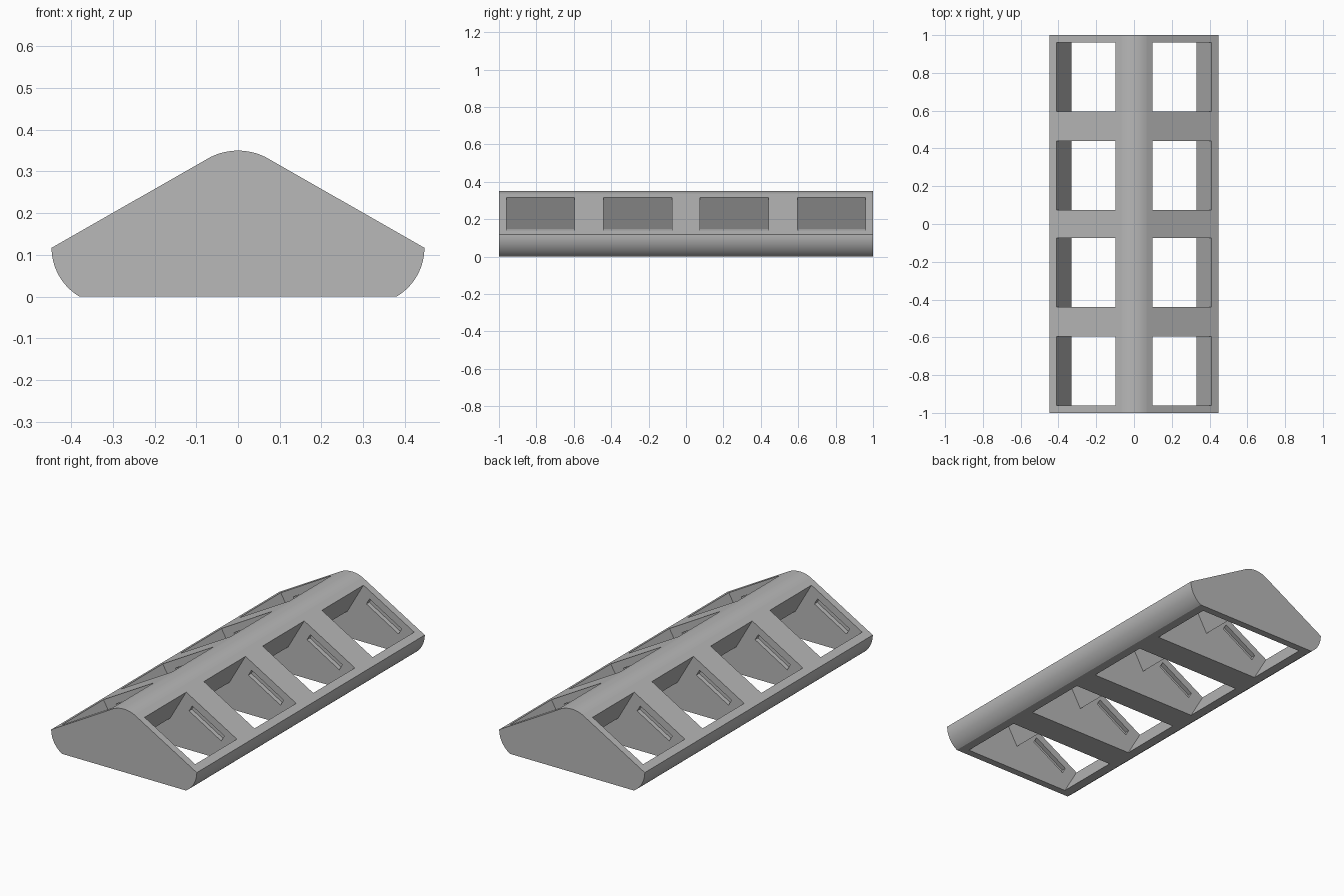
import bpy, bmesh
from math import radians, sin, cos, asin
from mathutils import Vector

cube = bpy.data.objects.get("Cube")
if cube:
    bpy.data.objects.remove(cube, do_unlink=True)

grey = bpy.data.materials.new("mid_grey")
colour = (0.48, 0.48, 0.48, 1)
grey.diffuse_color = colour
grey.use_nodes = True
grey.node_tree.nodes["Principled BSDF"].inputs["Base Color"].default_value = colour


def prisms(name, profiles, spans, smooth_under=0.0):
    """Extrude each x-z profile along y over each span; short sides become smooth."""
    bm = bmesh.new()
    for profile in profiles:
        for y0, y1 in spans:
            rings = [[bm.verts.new((x, y, z)) for x, z in profile] for y in (y0, y1)]
            bm.faces.new(rings[0])
            bm.faces.new(rings[1][::-1])
            n = len(profile)
            for i in range(n):
                j = (i + 1) % n
                side = bm.faces.new((rings[0][i], rings[1][i], rings[1][j], rings[0][j]))
                width = (rings[0][i].co - rings[0][j].co).length
                side.smooth = width < smooth_under
    bmesh.ops.recalc_face_normals(bm, faces=bm.faces)
    mesh = bpy.data.meshes.new(name)
    bm.to_mesh(mesh)
    bm.free()
    mesh.materials.append(grey)
    obj = bpy.data.objects.new(name, mesh)
    bpy.context.collection.objects.link(obj)
    return obj


def mirrored(points):
    return [(-x, z) for x, z in reversed(points)]


# Housing profile: rounded lower flank, straight slope, rounded ridge
low_r, low_z = 0.136, 0.117
low_end = asin(low_z / low_r)
half = []
for i in range(15):
    a = low_end * (i / 14 - 1)
    half.append((0.447 - low_r + low_r * cos(a), max(0, low_z + low_r * sin(a))))
top_r = 0.148
top_end = asin(0.065 / top_r)
for i in range(8):
    a = top_end * (1 - i / 8)
    half.append((top_r * sin(a), 0.35 - top_r + top_r * cos(a)))
body = prisms("housing", [half + [(0, 0.35)] + mirrored(half)], [(-1, 1)], 0.03)

# Square openings run perpendicular to the slope
tilt = radians(30)
along = Vector((cos(tilt), -sin(tilt)))
inward = Vector((-sin(tilt), -cos(tilt)))
corner = Vector((0.1, 0.318))
size = 0.358


def on_slope(s, depth):
    return tuple(corner + along * s + inward * depth)


centres = [-0.7775, -0.2575, 0.2575, 0.7775]
cell_half, notch_depth = 0.1825, 0.025

# Two openings meet beneath the ridge and leave through the base
opening = [on_slope(size, 0.25), on_slope(size, -0.1), on_slope(0, -0.1)]
cells = prisms("cell_cutter", [opening + [(0, 0.145)] + mirrored(opening)],
               [(c - cell_half, c + cell_half) for c in centres])

# Retaining notches in the side walls of each opening
notch = [on_slope(s, d) for s, d in ((0.065, 0.042), (0.293, 0.042),
                                     (0.293, 0.08), (0.065, 0.08))]
reach = cell_half + notch_depth
notches = prisms("notch_cutter", [notch, mirrored(notch)],
                 [(c - reach, c + reach) for c in centres])

bpy.context.view_layer.objects.active = body
for cutter in (cells, notches):
    cutter.hide_render = True
    cut = body.modifiers.new(cutter.name, 'BOOLEAN')
    cut.operation = 'DIFFERENCE'
    cut.solver = 'EXACT'
    cut.object = cutter
    bpy.ops.object.modifier_apply(modifier=cut.name)
    bpy.data.objects.remove(cutter, do_unlink=True)
